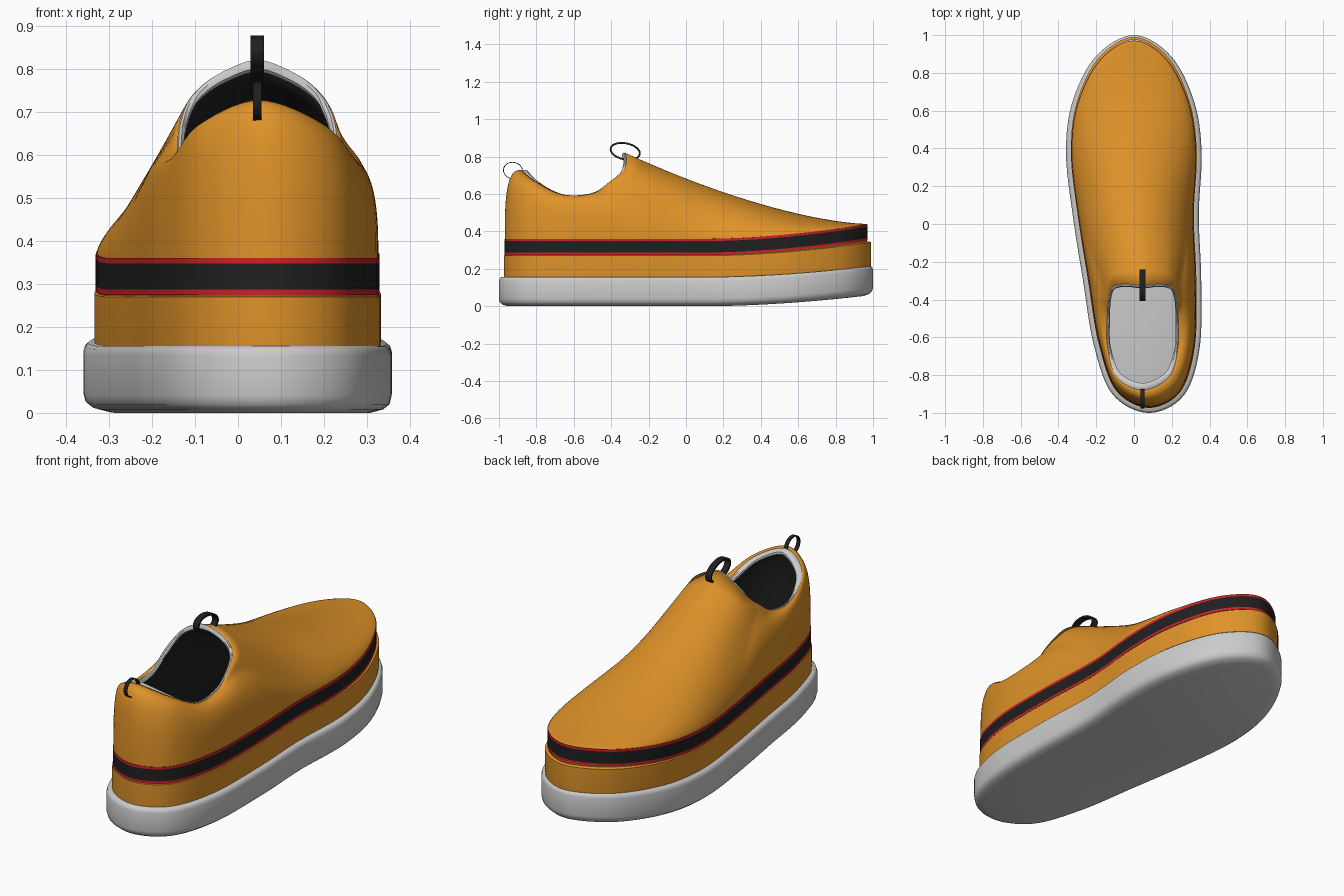
import bpy, math
from mathutils import Vector

if "Cube" in bpy.data.objects:
    bpy.data.objects.remove(bpy.data.objects["Cube"])

N = 128    # samples around every ring

def material(name, rgb):
    m = bpy.data.materials.new(name)
    m.diffuse_color = (*rgb, 1)
    m.use_nodes = True
    m.node_tree.nodes["Principled BSDF"].inputs["Base Color"].default_value = m.diffuse_color
    return m

ORANGE = material("orange", (0.74, 0.29, 0.022))
BLACK = material("black", (0.014, 0.014, 0.015))
RED = material("red", (0.6, 0.015, 0.022))

def spline(pts):
    """Closed Catmull-Rom curve resampled to N points."""
    k, out = len(pts), []
    pts = [Vector(p) for p in pts]
    for j in range(N):
        i, t = divmod(j * k / N, 1)
        i = int(i)
        a, b, c, d = (pts[(i + o) % k] for o in (-1, 0, 1, 2))
        out.append(0.5 * (2*b + (c - a)*t + (2*a - 5*b + 4*c - d)*t*t + (3*b - a - 3*c + d)*t**3))
    return out

def inset(ring, d):
    """Move a ring inward in plan; d is a number or a function of y."""
    out = []
    for i, p in enumerate(ring):
        t = ring[(i + 1) % N] - ring[i - 1]
        n = Vector((-t.y, t.x, 0)).normalized()
        out.append(p + n * (d(p.y) if callable(d) else d))
    return out

def loft(name, rings, mats=(), row_mats=None, bottom=False, top=False):
    n = len(rings[0])
    verts = [p for r in rings for p in r]
    faces, idx = [], []
    for r in range(len(rings) - 1):
        for i in range(n):
            j = (i + 1) % n
            faces.append((r*n + i, r*n + j, (r+1)*n + j, (r+1)*n + i))
            idx.append(row_mats[r] if row_mats else 0)
    # caps are strips joining left and right halves of the ring
    for use, base, flip in ((bottom, 0, True), (top, (len(rings) - 1)*n, False)):
        if use:
            for i in range(n // 2):
                q = [i, i + 1, n - i - 1, (n - i) % n]
                f = [base + v for v in dict.fromkeys(q)]
                faces.append(f[::-1] if flip else f)
                idx.append(0)
    me = bpy.data.meshes.new(name)
    me.from_pydata(verts, [], faces)
    for m in mats:
        me.materials.append(m)
    me.polygons.foreach_set("material_index", idx)
    ob = bpy.data.objects.new(name, me)
    bpy.context.collection.objects.link(ob)
    bpy.ops.object.select_all(action='DESELECT')
    ob.select_set(True)
    bpy.context.view_layer.objects.active = ob
    bpy.ops.object.shade_smooth_by_angle(angle=math.radians(40))
    return ob

def lift(y):
    return max(0, (y - 0.1) / 0.88) ** 1.8      # toe spring

OUTLINE = spline([(x, y, 0) for x, y in (
    (0, 1), (-.20, .89), (-.325, .65), (-.36, .38), (-.325, .05), (-.27, -.3), (-.213, -.64), (-.115, -.90),
    (.075, -1), (.262, -.91), (.347, -.66), (.356, -.3), (.343, .05), (.358, .38), (.318, .65), (.195, .89))])

def wall_rings(profile, rise, toe=0):
    """Rings of the foot outline at (inset, z) pairs, lifted at the toe."""
    return [[Vector((p.x, p.y, z + rise * lift(p.y)))
             for p in inset(OUTLINE, lambda y: d - toe * max(0, y) ** 4)] for d, z in profile]

# Rubber sole
loft("sole", wall_rings([(.05, 0), (.02, .008), (.005, .02), (0, .04), (0, .135), (.004, .148), (.012, .155), (.04, .157)], .058),
     bottom=True, top=True)
# Orange foxing above the sole
loft("midsole_wrap", wall_rings([(.028, .14), (.026, .16), (.026, .27), (.04, .277)], .07, .016), [ORANGE])
# Red / black / red stripe
loft("side_stripe", wall_rings([(.036, .274), (.029, .274), (.029, .287), (.029, .348), (.029, .36), (.036, .361)], .079),
     [RED, BLACK], [0, 0, 1, 0, 0])
# Insole
loft("insole", wall_rings([(.055, .16), (.055, .175), (.065, .18)], .06), top=True)

# Upper: each column runs from the base outline to the collar rim
base = inset(OUTLINE, .031)
rim = spline([
    (.045, -.325, .82), (-.02, -.318, .80), (-.08, -.32, .765), (-.12, -.34, .72),
    (-.138, -.40, .67), (-.143, -.50, .605), (-.14, -.65, .595), (-.095, -.81, .668),
    (.045, -.88, .728), (.187, -.81, .672), (.232, -.66, .597), (.235, -.50, .605),
    (.23, -.40, .67), (.21, -.34, .72), (.17, -.32, .765), (.11, -.318, .80)])

def edge_x(y, half):
    for a, b in zip(half, half[1:]):
        if a.y >= y >= b.y:
            return a.x + (b.x - a.x) * (a.y - y) / max(a.y - b.y, 1e-9)
    return half[0].x if y > half[0].y else half[-1].x

LEFT = base[:N // 2 + 1]
RIGHT = [base[0]] + base[:N // 2 - 1:-1]

def base_z(y):
    return .36 + .079 * lift(y)

def vamp_z(x, y):
    """Elliptic arch over the forefoot under a falling ridge line."""
    l, r = edge_x(y, LEFT), edge_x(y, RIGHT)
    s = (x - (l + r) / 2) / max((r - l) / 2, 1e-4)
    ridge = .44 + .38 * max(0, (.967 - max(y, -.4)) / 1.285) ** 1.55
    power = .5 + .16 * min(1, max(0, (y + .3) / .5))
    return base_z(y) + max(0, ridge - base_z(y)) * max(0, 1 - s * s) ** power

ROWS = 24
rings = [[Vector((p.x, p.y, .15 + .06 * lift(p.y))) for p in base]]
for k in range(ROWS + 1):
    th = k / ROWS * math.pi / 2
    ring = []
    for p, r in zip(base, rim):
        w = min(1, max(0, (p.y + .6) / .65))
        w = w * w * (3 - 2 * w)
        e = .67 + .33 * w
        a = 1 - max(0, math.cos(th)) ** e
        x, y = p.x + (r.x - p.x) * a, p.y + (r.y - p.y) * a
        z0 = base_z(p.y)
        heel = z0 + (r.z - z0) * math.sin(th) ** e
        vamp = z0 if k == 0 else vamp_z(x, y) + (r.z - vamp_z(r.x, r.y)) * a * a
        ring.append(Vector((x, y, heel + (vamp - heel) * w)))
    rings.append(ring)
upper = loft("upper", rings, [ORANGE, BLACK])
shell = upper.modifiers.new("lining", 'SOLIDIFY')
shell.thickness = .018
shell.offset = -1
shell.material_offset = 1

# Grey padded collar lip, wider at the heel
def lip_ring(d, dz):
    ring = inset(rim, lambda y: d * (1 + 6 * max(0, -y - .65)))
    return [p + Vector((0, 0, dz)) for p in ring]

loft("collar_lip", [lip_ring(d, dz) for d, dz in (
    (-.001, -.005), (.004, .001), (.01, .001), (.016, -.008), (.016, -.02), (.008, -.027))])

# Pull loops at heel and tongue
def pull_loop(name, cy, cz, ry, rz, tilt, width, thick):
    def ring(x, grow):
        out = []
        for i in range(48):
            t = i / 48 * math.tau
            y, z = (ry + grow) * math.cos(t), (rz + grow) * math.sin(t)
            out.append(Vector((x, cy + y * math.cos(tilt) - z * math.sin(tilt),
                               cz + y * math.sin(tilt) + z * math.cos(tilt))))
        return out
    a, b = .045 - width / 2, .045 + width / 2
    loft(name, [ring(a, 0), ring(b, 0), ring(b, -thick), ring(a, -thick), ring(a, 0)], [BLACK])

pull_loop("heel_pull_loop", -.925, .725, .053, .046, -.2, .02, .004)
pull_loop("tongue_pull_loop", -.325, .828, .084, .048, -.2, .032, .01)
